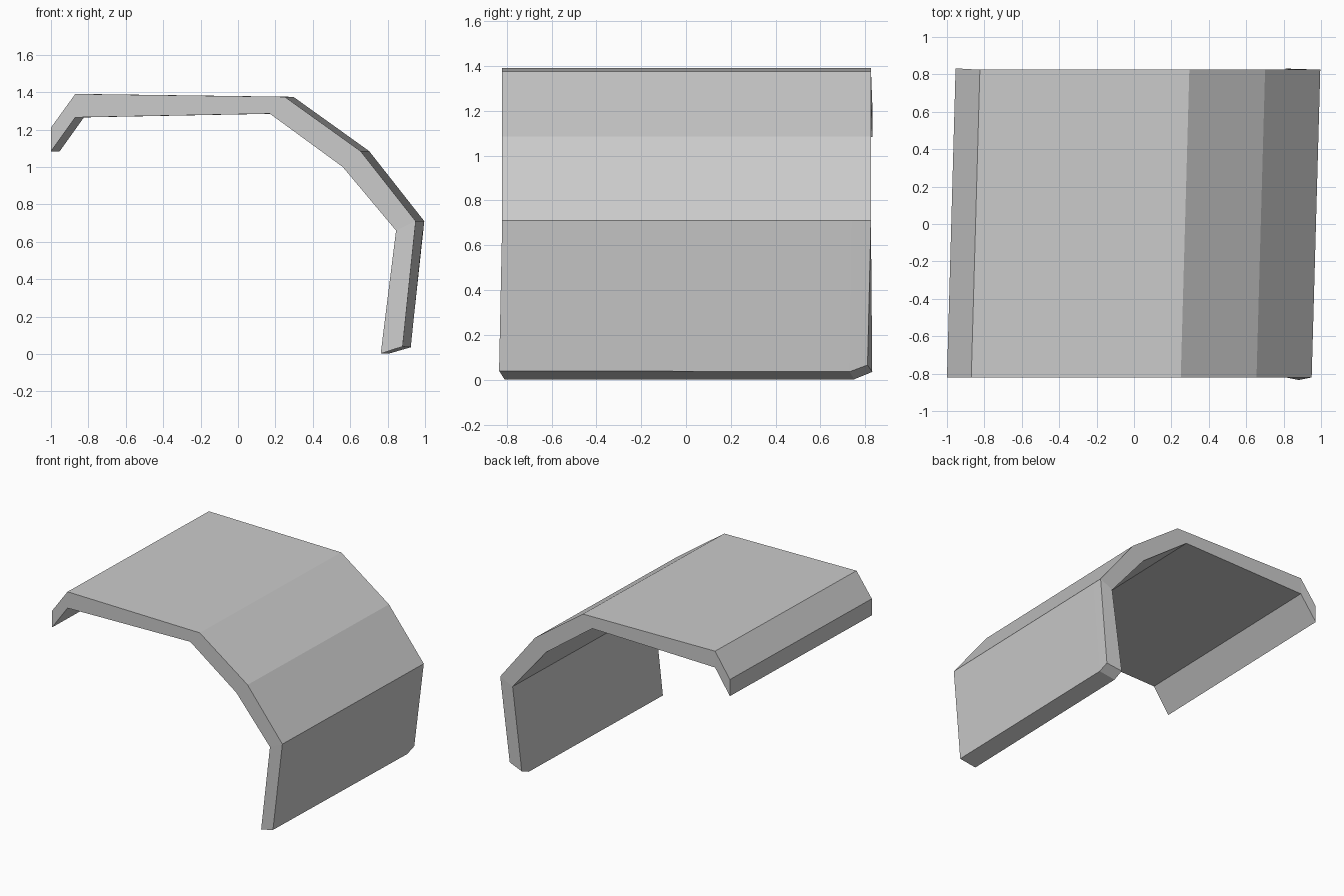
import bpy
import bmesh

if "Cube" in bpy.data.objects:
    bpy.data.objects.remove(bpy.data.objects["Cube"])

# Bent shell cross-section at the front: lip, roof, slopes, side skirt
outer = [(-1.0, 1.21), (-0.87, 1.39), (0.25, 1.375), (0.655, 1.085), (0.95, 0.71), (0.88, 0.04)]
inner = [(-1.0, 1.083), (-0.87, 1.265), (0.17, 1.285), (0.56, 1.0), (0.845, 0.66), (0.763, 0.002)]
n = len(outer)
FRONT, MID, BACK = -0.82, 0.74, 0.825
SKEW = 0.046 / (BACK - FRONT)   # the body drifts sideways towards the back

bm = bmesh.new()


def section(y, tweaks=None):
    """One cross-section; tweaks give (dy, dz) offsets for single corners."""
    tweaks = tweaks or {}
    rings = []
    for name, pts in (("outer", outer), ("inner", inner)):
        ring = []
        for i, (x, z) in enumerate(pts):
            dy, dz = tweaks.get((name, i), (0, 0))
            ring.append(bm.verts.new((x + SKEW * (y - FRONT), y + dy, z + dz)))
        rings.append(ring)
    return rings


def cap(sec):
    o, i = sec
    for k in range(n - 1):
        bm.faces.new((o[k], o[k + 1], i[k + 1], i[k]))


# Front end, start of the clipped corner, and back end with raised skirt corner
sections = [
    section(FRONT, {("outer", 5): (-0.014, 0), ("inner", 5): (0.01, 0)}),
    section(MID, {("outer", 5): (-0.01, -0.004), ("inner", 5): (0.01, 0)}),
    section(BACK, {("outer", 5): (-0.015, 0.026), ("inner", 5): (0.006, 0.033),
                   ("outer", 0): (0.007, 0), ("inner", 0): (0.007, 0)}),
]
for a, b in zip(sections, sections[1:]):
    la, lb = a[0] + a[1][::-1], b[0] + b[1][::-1]
    for k in range(2 * n):
        j = (k + 1) % (2 * n)
        bm.faces.new((la[k], la[j], lb[j], lb[k]))
cap(sections[0])
cap(sections[-1])
bmesh.ops.recalc_face_normals(bm, faces=bm.faces)

mesh = bpy.data.meshes.new("bent_shell_panel")
bm.to_mesh(mesh)
bm.free()
shell = bpy.data.objects.new("bent_shell_panel", mesh)
bpy.context.collection.objects.link(shell)
